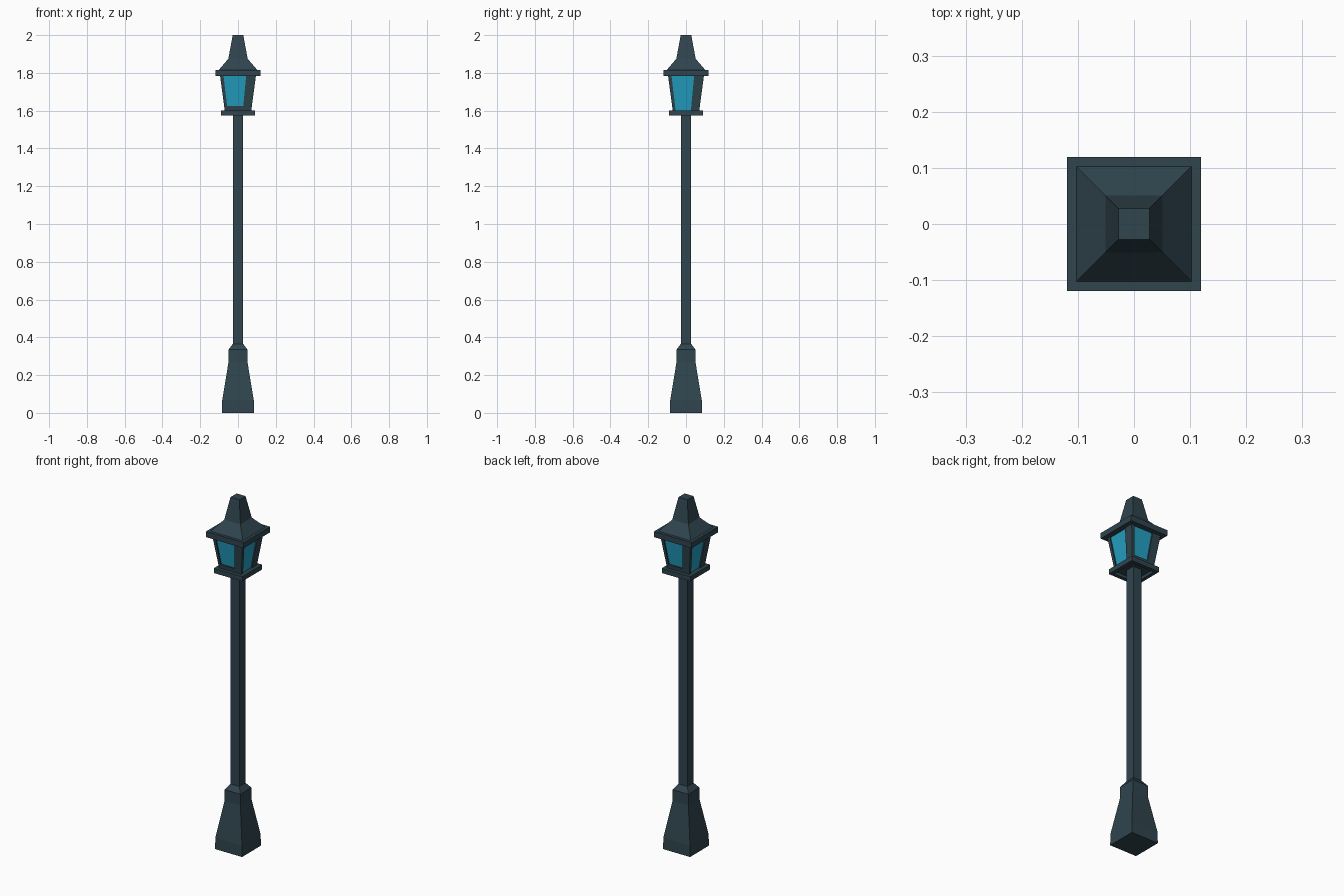
import bpy, bmesh, math
from mathutils import Matrix

if "Cube" in bpy.data.objects:
    bpy.data.objects.remove(bpy.data.objects["Cube"])


def material(name, rgb):
    m = bpy.data.materials.new(name)
    m.diffuse_color = (*rgb, 1)
    m.use_nodes = True
    m.node_tree.nodes["Principled BSDF"].inputs["Base Color"].default_value = m.diffuse_color
    return m


METAL = material("dark slate metal", (0.029, 0.058, 0.076))
GLASS = material("blue glass", (0.017, 0.35, 0.54))


def finish(name, bm, mat):
    bmesh.ops.recalc_face_normals(bm, faces=bm.faces)
    me = bpy.data.meshes.new(name)
    bm.to_mesh(me)
    bm.free()
    me.materials.append(mat)
    ob = bpy.data.objects.new(name, me)
    bpy.context.collection.objects.link(ob)
    return ob


def square_tower(name, profile, mat):
    """Stack square sections given as (half width, height)."""
    bm = bmesh.new()
    rings = [[bm.verts.new((sx * h, sy * h, z))
              for sx, sy in ((-1, -1), (1, -1), (1, 1), (-1, 1))] for h, z in profile]
    for a, b in zip(rings, rings[1:]):
        for i in range(4):
            j = (i + 1) % 4
            bm.faces.new((a[i], a[j], b[j], b[i]))
    bm.faces.new(rings[0][::-1])
    bm.faces.new(rings[-1])
    return finish(name, bm, mat)


# Lantern body tapers outward with height
Z0, Z1 = 1.60, 1.785


def half(z):
    return 0.07 + 0.025 * (z - Z0) / (Z1 - Z0)


def frame_bar(name, quad, turn, depth=0.01):
    """Plate on one lantern face, from four (x, z) corners, turned about z."""
    bm = bmesh.new()
    front = [bm.verts.new((x, -half(z), z)) for x, z in quad]
    back = [bm.verts.new((x, -half(z) + depth, z)) for x, z in quad]
    bm.faces.new(front)
    bm.faces.new(back[::-1])
    for i in range(4):
        j = (i + 1) % 4
        bm.faces.new((front[j], front[i], back[i], back[j]))
    bm.transform(Matrix.Rotation(turn * math.pi / 2, 4, 'Z'))
    return finish(name, bm, METAL)


# Foot and pole
square_tower("base", [(0.085, 0), (0.084, 0.065), (0.05, 0.27), (0.05, 0.335), (0.028, 0.365)], METAL)
square_tower("pole", [(0.027, 0.35), (0.027, 1.60)], METAL)

# Lower tray, hollow underneath
square_tower("lantern_tray", [(0.07, 1.592), (0.07, 1.575), (0.09, 1.575), (0.09, 1.602)], METAL)

# Glass core, slightly recessed behind the frame
square_tower("glass", [(half(Z0) - 0.007, Z0), (half(Z1) - 0.007, Z1)], GLASS)

# Frame: narrow bar on the left and wide bar on the right of every face
for k, side in enumerate(("front", "right", "back", "left")):
    a, b = half(Z0), half(Z1)
    frame_bar(side + "_narrow_bar", [(-a, Z0), (-0.055, Z0), (-0.077, Z1), (-b, Z1)], k)
    frame_bar(side + "_wide_bar", [(0.026, Z0), (a, Z0), (b, Z1), (0.043, Z1)], k)
    if k % 2 == 0:
        frame_bar(side + "_sill", [(-0.06, Z0), (0.04, Z0), (0.04, 1.626), (-0.06, 1.626)], k)

# Eaves and roof
square_tower("eaves", [(0.119, 1.783), (0.119, 1.815)], METAL)
square_tower("roof", [(0.104, 1.813), (0.051, 1.875), (0.028, 2.0)], METAL)
